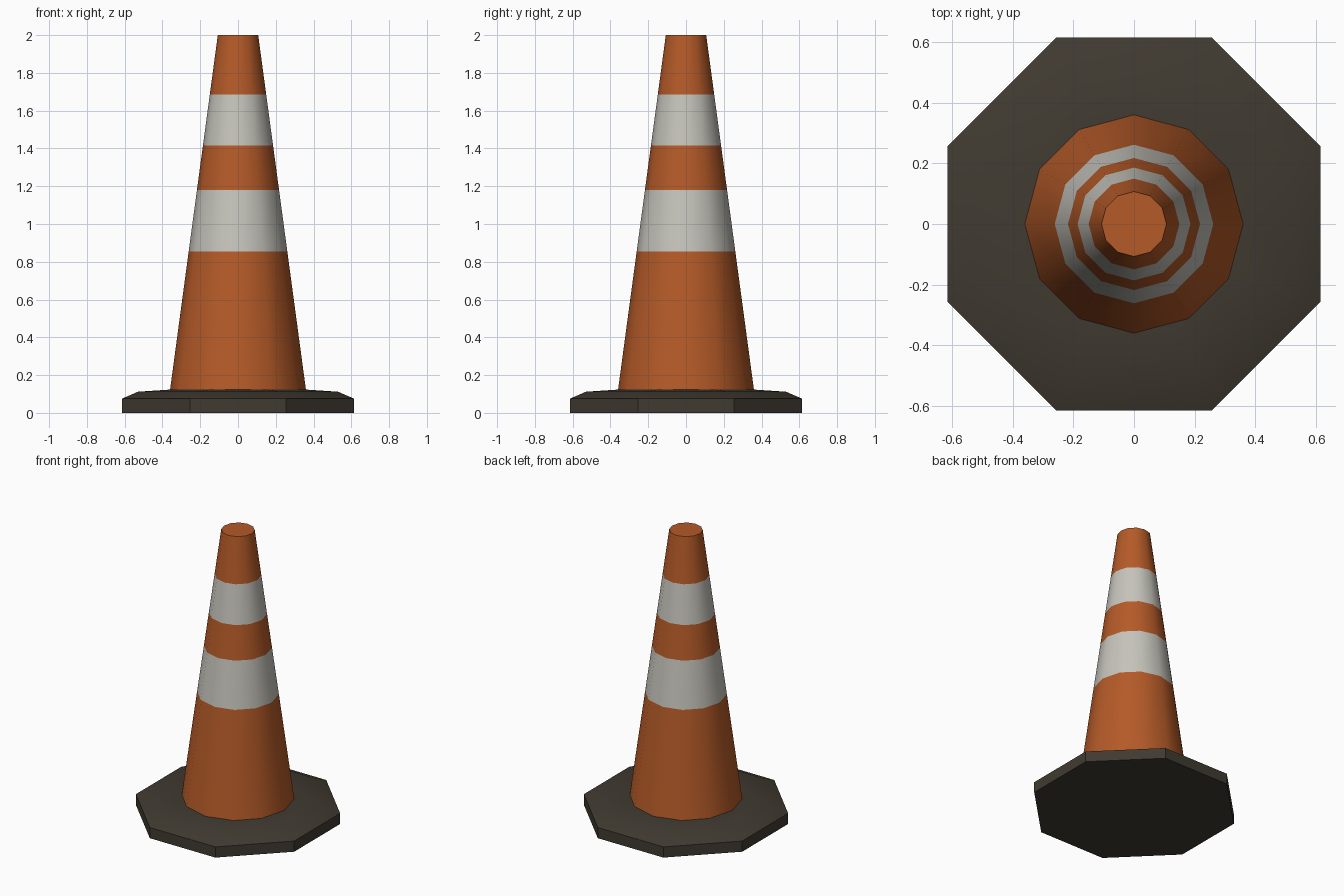
import bpy, bmesh, math

if "Cube" in bpy.data.objects:
    bpy.data.objects.remove(bpy.data.objects["Cube"])


def material(name, rgb):
    m = bpy.data.materials.new(name)
    m.diffuse_color = (*rgb, 1)
    m.use_nodes = True
    m.node_tree.nodes["Principled BSDF"].inputs["Base Color"].default_value = m.diffuse_color
    return m


orange = material("orange", (0.46, 0.103, 0.021))
white = material("reflective white", (0.56, 0.55, 0.50))
rubber = material("dark rubber", (0.051, 0.042, 0.030))


def lathe(name, profile, sides, turn, mats, band_mats, angle):
    """Stack regular polygons (radius, height) into a closed solid."""
    bm = bmesh.new()
    rings = []
    for r, z in profile:
        rings.append([bm.verts.new((r * math.cos(turn + math.tau * i / sides),
                                    r * math.sin(turn + math.tau * i / sides), z))
                      for i in range(sides)])
    for k in range(len(rings) - 1):
        a, b = rings[k], rings[k + 1]
        for i in range(sides):
            j = (i + 1) % sides
            bm.faces.new((a[i], a[j], b[j], b[i])).material_index = band_mats[k]
    bm.faces.new(rings[0][::-1])
    bm.faces.new(rings[-1])
    me = bpy.data.meshes.new(name)
    bm.to_mesh(me)
    bm.free()
    for m in mats:
        me.materials.append(m)
    ob = bpy.data.objects.new(name, me)
    bpy.context.collection.objects.link(ob)
    bpy.ops.object.select_all(action='DESELECT')
    ob.select_set(True)
    bpy.context.view_layer.objects.active = ob
    bpy.ops.object.shade_smooth_by_angle(angle=math.radians(angle))
    return ob


# Octagonal rubber foot with a sloped upper rim
c = math.cos(math.pi / 8)
lathe("base", [(0.615 / c, 0), (0.615 / c, 0.075), (0.53 / c, 0.112), (0.335 / c, 0.125)],
      8, math.pi / 8, [rubber], [0, 0, 0], 30)

# Tapered twelve-sided body with two reflective bands
def radius(z):
    return 0.36 + (0.107 - 0.36) * (z - 0.12) / 1.88

heights = [0.115, 0.855, 1.18, 1.415, 1.685, 2.0]
lathe("cone_body", [(radius(z), z) for z in heights],
      12, 0, [orange, white], [0, 1, 0, 1, 0], 40)
